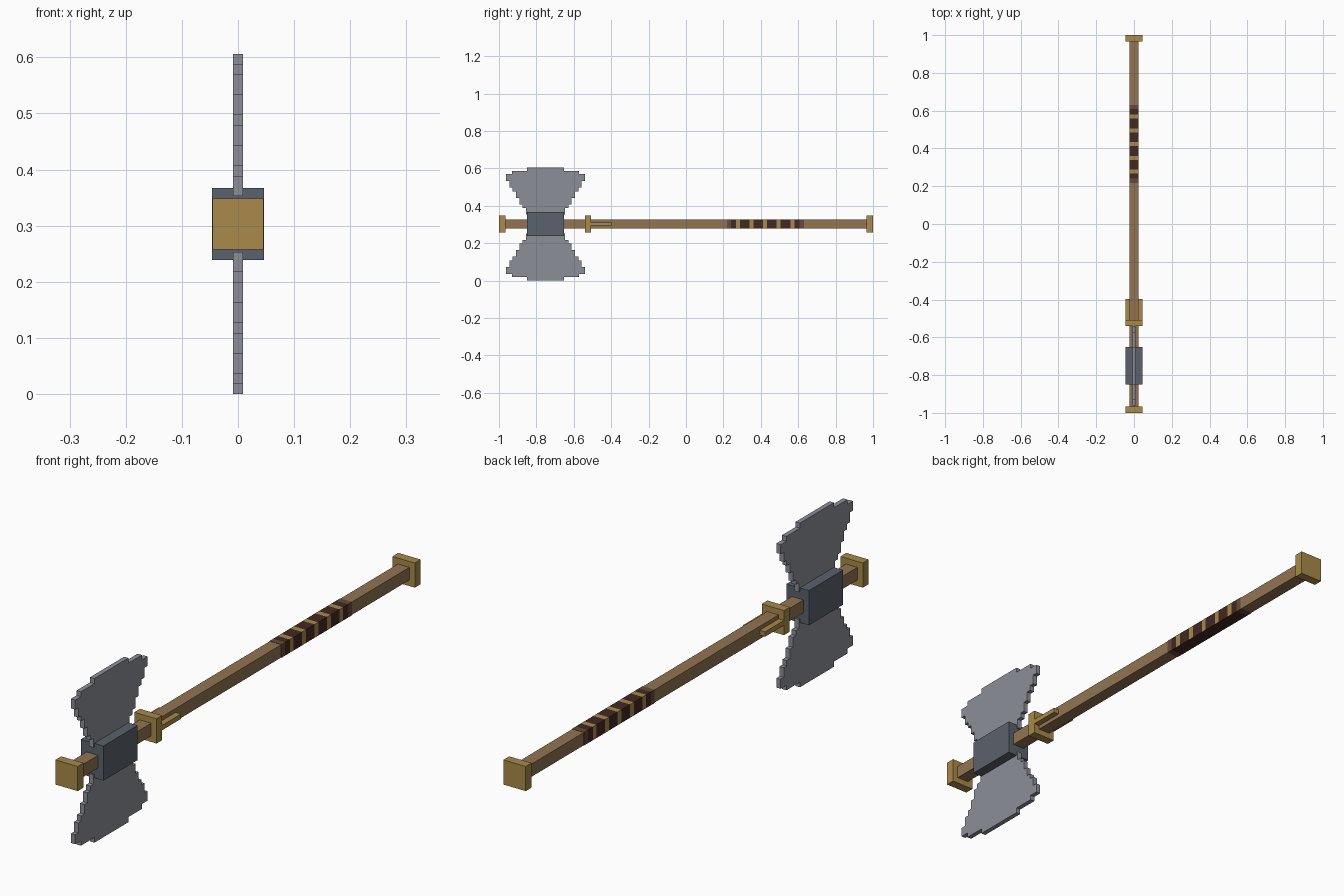
import bpy
import bmesh

cube = bpy.data.objects.get("Cube")
if cube:
    bpy.data.objects.remove(cube, do_unlink=True)

MID = 0.303      # height of the shaft axis
HEAD_Y = -0.751  # centre of the axe head


def make_material(name, rgb):
    linear = [((c / 255 + 0.055) / 1.055) ** 2.4 for c in rgb]
    mat = bpy.data.materials.new(name)
    mat.use_nodes = True
    mat.diffuse_color = (*linear, 1)
    bsdf = mat.node_tree.nodes["Principled BSDF"]
    bsdf.inputs["Base Color"].default_value = (*linear, 1)
    bsdf.inputs["Roughness"].default_value = 0.8
    return mat


wood = make_material("wood", (146, 116, 82))
gold = make_material("gold", (168, 138, 74))
steel = make_material("steel", (140, 143, 152))
iron = make_material("dark iron", (91, 97, 108))
leather = make_material("dark leather", (66, 40, 34))
binding = make_material("brown binding", (103, 74, 56))


def add_object(name, bm, *mats):
    bmesh.ops.recalc_face_normals(bm, faces=bm.faces)
    mesh = bpy.data.meshes.new(name)
    bm.to_mesh(mesh)
    bm.free()
    for mat in mats:
        mesh.materials.append(mat)
    obj = bpy.data.objects.new(name, mesh)
    bpy.context.collection.objects.link(obj)
    return obj


def add_box(name, x, y, z, *mats):
    """Box from (min, max) ranges, z measured from the shaft axis."""
    bm = bmesh.new()
    bmesh.ops.create_cube(bm, size=1)
    for v in bm.verts:
        v.co = [r[0] if c < 0 else r[1]
                for c, r in zip(v.co, (x, y, (z[0] + MID, z[1] + MID)))]
    bm.normal_update()
    # A second material goes on the underside
    if len(mats) > 1:
        for f in bm.faces:
            f.material_index = int(f.normal.z < -0.5)
    return add_object(name, bm, *mats)


def square_bar(name, half, y0, y1, *mats):
    return add_box(name, (-half, half), (y0, y1), (-half, half), *mats)


# Shaft, end caps and collar
square_bar("shaft", 0.0235, -0.97, 0.97, wood)
square_bar("front_cap", 0.0455, -1, -0.966, gold)
square_bar("rear_cap", 0.0455, 0.966, 1, gold)
square_bar("collar", 0.0455, -0.54, -0.507, gold)
for side, name in ((1, "left_prong"), (-1, "right_prong")):
    add_box(name, sorted((side * 0.023, side * 0.0455)),
            (-0.508, -0.397), (-0.009, 0.009), gold)

# Grip: dark leather with gold bands between two plain bindings
GRIP = 0.0245
square_bar("grip_binding_front", GRIP, 0.218, 0.24, binding)
square_bar("grip_binding_rear", GRIP, 0.608, 0.63, binding)
start = 0.24
for i in range(5):
    band = 0.267 + i * 0.0727
    square_bar("grip_leather", GRIP, start, band, leather)
    start = band + 0.021
    square_bar("grip_band", GRIP, band, start, gold, leather)
square_bar("grip_leather", GRIP, start, 0.608, leather)

# Axe head socket
add_box("head_socket", (-0.046, 0.046), (HEAD_Y - 0.0995, HEAD_Y + 0.0995),
        (-0.064, 0.064), iron)

# Stepped blades: (row start above the axis, half width)
ROWS = [(0.05, 0.105), (0.085, 0.123), (0.103, 0.14), (0.14, 0.158),
        (0.175, 0.176), (0.195, 0.193), (0.231, 0.211), (0.266, 0.178),
        (0.284, 0.099)]
TOP = 0.303


def add_blade(name, direction):
    edge = []
    for i, (low, half) in enumerate(ROWS):
        high = ROWS[i + 1][0] if i + 1 < len(ROWS) else TOP
        edge += [(half, low), (half, high)]
    outline = edge + [(-y, z) for y, z in reversed(edge)]
    bm = bmesh.new()
    verts = [bm.verts.new((-0.0088, HEAD_Y + y, MID + direction * z))
             for y, z in outline]
    face = bm.faces.new(verts)
    out = bmesh.ops.extrude_face_region(bm, geom=[face])["geom"]
    moved = [v for v in out if isinstance(v, bmesh.types.BMVert)]
    bmesh.ops.translate(bm, verts=moved, vec=(0.0176, 0, 0))
    # Split the stepped outline into clean triangles
    bmesh.ops.triangulate(bm, faces=[f for f in bm.faces if len(f.verts) > 4])
    return add_object(name, bm, steel)


add_blade("upper_blade", 1)
add_blade("lower_blade", -1)
